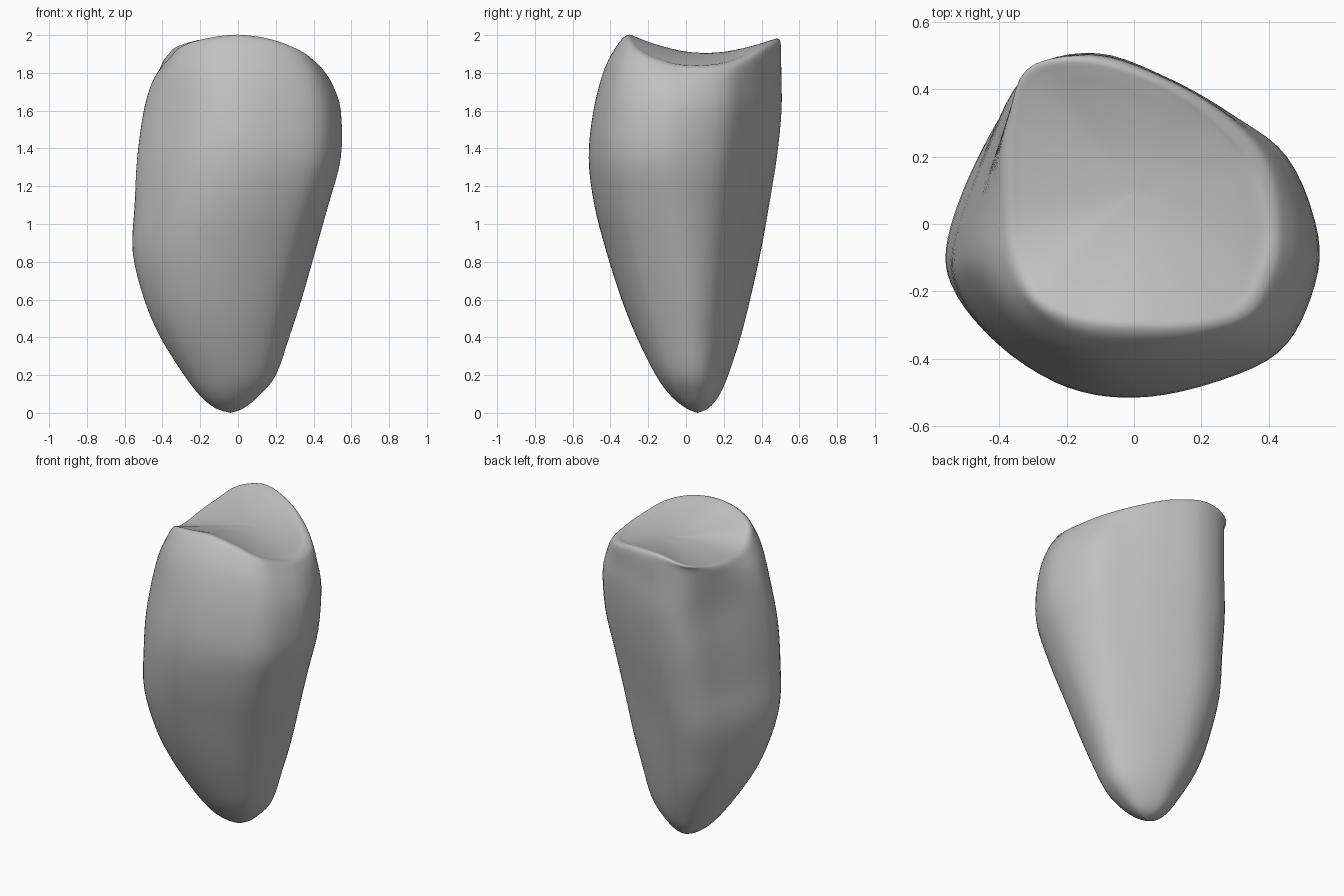
import bpy, bmesh
from math import atan2, cos, sin
from mathutils import Vector

old = bpy.data.objects.get("Cube")
if old:
    bpy.data.objects.remove(old, do_unlink=True)


def spline(points, steps, cyclic=False):
    """Smooth curve passing through every given point."""
    count = len(points)
    result = []
    spans = count if cyclic else count - 1
    for i in range(spans):
        if cyclic:
            a, b, c, d = (points[(i + k) % count] for k in (-1, 0, 1, 2))
        else:
            a, b, c, d = (points[min(max(i + k, 0), count - 1)] for k in (-1, 0, 1, 2))
        for s in range(steps):
            t = s / steps
            result.append(b + (c - a) * (t / 2)
                          + (a * 2 - b * 5 + c * 4 - d) * (t * t / 2)
                          + (b * 3 - a - c * 3 + d) * (t * t * t / 2))
    if not cyclic:
        result.append(points[-1].copy())
    return result


def unit(x, y):
    """Section point rescaled to a unit square around the origin."""
    return Vector((x / 1.1, (y + .515) / 1.035 - .5))


# Rounded triangular sections, counter-clockwise from the right
upper = [(.55, -.03), (.46, .2), (.28, .335), (.08, .445), (-.14, .52),
         (-.345, .47), (-.45, .25), (-.55, -.05), (-.52, -.2), (-.38, -.37),
         (-.2, -.485), (0, -.515), (.22, -.475), (.43, -.38), (.53, -.21)]
lower = [(.55, .05), (.475, .21), (.3, .34), (.1, .45), (-.12, .52),
         (-.31, .45), (-.45, .25), (-.54, -.01), (-.54, -.2), (-.42, -.38),
         (-.22, -.49), (0, -.515), (.22, -.465), (.41, -.345), (.52, -.13)]

# Crest of the top, one point for each point of the section
rim = [(.415, -.02, 1.84), (.365, .17, 1.845), (.24, .315, 1.89), (.08, .42, 1.945),
       (-.14, .49, 1.98), (-.32, .455, 1.94), (-.365, .28, 1.895), (-.37, .04, 1.865),
       (-.355, -.1, 1.88), (-.3, -.22, 1.94), (-.17, -.29, 1.98), (0, -.31, 2.0),
       (.18, -.305, 1.975), (.325, -.26, 1.92), (.39, -.15, 1.87)]

# Height, then the extent of the body: left edge, right edge, front, back
levels = [(.025, -.12, .03, 0, .12), (.09, -.2, .11, -.08, .175),
          (.2, -.285, .2, -.16, .225), (.4, -.41, .27, -.26, .29),
          (.6, -.495, .335, -.34, .34), (.85, -.555, .405, -.42, .395),
          (1.1, -.545, .475, -.485, .44), (1.35, -.53, .54, -.515, .48),
          (1.6, -.495, .54, -.49, .505)]

tip = Vector((-.04, .06, 0))
saddle = Vector((.01, .1, 1.905))

# Vertical ribs: tip, body, rounded shoulder, crest, then across the saddle top
ribs = []
for high, low, crest in zip(upper, lower, rim):
    high, low = unit(*high), unit(*low)
    angle = atan2(low.y, low.x)
    oval = Vector((cos(angle), sin(angle))) / 2
    rib = [tip]
    for z, left, right, front, back in levels:
        # The section shifts with height and grows rounder toward the tip
        p = low.lerp(high, min(1, max(0, (z - .6) / .8)))
        p = p.lerp(oval, max(0, .4 * (1 - z / .8)))
        rib.append(Vector((left + (right - left) * (p.x + .5),
                           front + (back - front) * (p.y + .5), z)))
    crest = Vector(crest)
    side = rib[-1]
    # Steep sides stay upright before turning over the crest
    lean = min(1, (crest - side).xy.length / .12)
    for inward, rise in ((.33, .56), (.75, .9)):
        p = side.lerp(crest, inward * lean)
        p.z = side.z + (crest.z - side.z) * rise
        rib.append(p)
    rib.append(crest)
    for inward, change in ((.09, .07), (.26, .36), (.5, .68), (.75, .92)):
        p = crest.lerp(saddle, inward)
        p.z = crest.z + (saddle.z - crest.z) * change
        rib.append(p)
    rib.append(saddle)
    ribs.append(spline(rib, 4))

# Skin the ribs with smooth closed rings
rings = [spline(list(row), 5, cyclic=True) for row in zip(*ribs)]
bm = bmesh.new()
grid = [[bm.verts.new(p) for p in ring] for ring in rings]
for below, above in zip(grid, grid[1:]):
    for i in range(len(below)):
        j = (i + 1) % len(below)
        bm.faces.new((below[i], below[j], above[j], above[i]))
bmesh.ops.remove_doubles(bm, verts=bm.verts, dist=.0005)
bmesh.ops.recalc_face_normals(bm, faces=bm.faces)

mesh = bpy.data.meshes.new("stone_body")
bm.to_mesh(mesh)
bm.free()
for face in mesh.polygons:
    face.use_smooth = True

# Plain grey surface
grey = bpy.data.materials.new("stone_grey")
grey.use_nodes = True
colour = (.53, .53, .53, 1)
grey.diffuse_color = colour
grey.node_tree.nodes["Principled BSDF"].inputs["Base Color"].default_value = colour
mesh.materials.append(grey)

stone = bpy.data.objects.new("stone_body", mesh)
bpy.context.collection.objects.link(stone)
